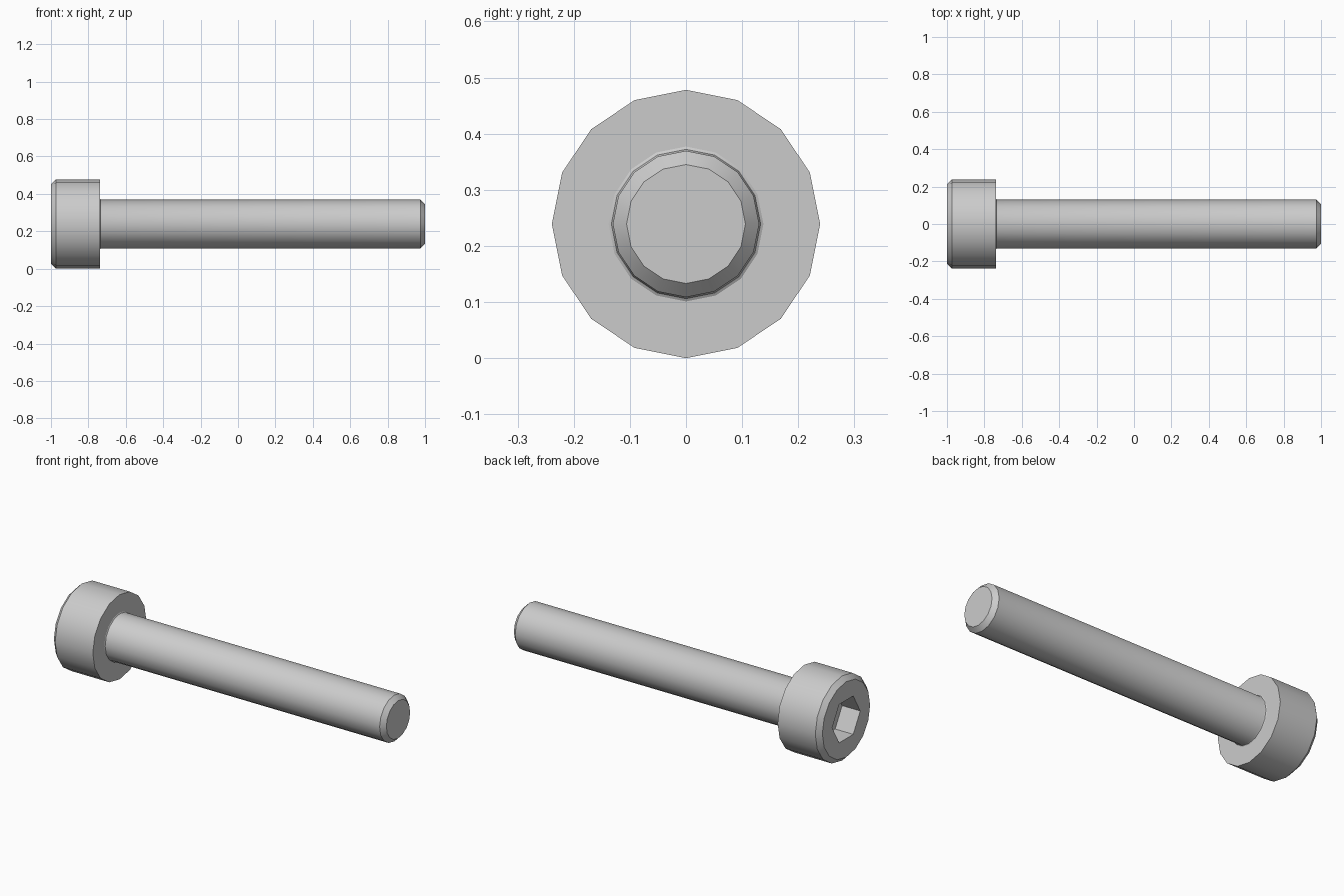
import bpy, bmesh, math

cube = bpy.data.objects.get("Cube")
if cube:
    bpy.data.objects.remove(cube, do_unlink=True)

AXIS_Z = 0.239     # height of the long axis
SIDES = 16

steel = bpy.data.materials.new("grey_steel")
steel.use_nodes = True
colour = (0.6, 0.6, 0.6, 1)
steel.diffuse_color = colour
steel.node_tree.nodes["Principled BSDF"].inputs["Base Color"].default_value = colour


def ring(bm, x, radius, sides):
    """Closed loop of vertices around the long axis, first corner on +y."""
    angles = [math.tau * i / sides for i in range(sides)]
    return [bm.verts.new((x, radius * math.cos(a), AXIS_Z + radius * math.sin(a)))
            for a in angles]


def loft(bm, profile, sides):
    """Join rings along an (x, radius) profile and return them."""
    rings = [ring(bm, x, r, sides) for x, r in profile]
    for a, b in zip(rings, rings[1:]):
        for i in range(sides):
            j = (i + 1) % sides
            bm.faces.new((a[i], a[j], b[j], b[i]))
    return rings


def loop_edges(bm, loop):
    return [bm.edges.get((loop[i - 1], loop[i])) for i in range(len(loop))]


def finish(bm, name):
    bmesh.ops.recalc_face_normals(bm, faces=bm.faces)
    mesh = bpy.data.meshes.new(name)
    bm.to_mesh(mesh)
    bm.free()
    mesh.materials.append(steel)
    obj = bpy.data.objects.new(name, mesh)
    bpy.context.collection.objects.link(obj)
    bpy.ops.object.select_all(action="DESELECT")
    obj.select_set(True)
    bpy.context.view_layer.objects.active = obj
    bpy.ops.object.shade_smooth_by_angle(angle=math.radians(30))
    return obj


# Bolt: chamfered head, underside, small fillet, shank and chamfered tip
bm = bmesh.new()
body = loft(bm, [(-1, 0.213), (-0.974, 0.239), (-0.739, 0.239),
                 (-0.739, 0.138), (-0.736, 0.133), (-0.729, 0.1304),
                 (0.975, 0.1304), (1, 0.106)], SIDES)
bm.faces.new(body[-1])

# Hexagonal socket sunk into the head
socket = loft(bm, [(-1, 0.125), (-0.887, 0.125)], 6)
bm.faces.new(socket[-1])

# Flat annulus between the head rim and the socket
rim = loop_edges(bm, body[0]) + loop_edges(bm, socket[0])
bmesh.ops.triangle_fill(bm, edges=rim, use_beauty=True, normal=(-1, 0, 0))
finish(bm, "socket_head_bolt")
